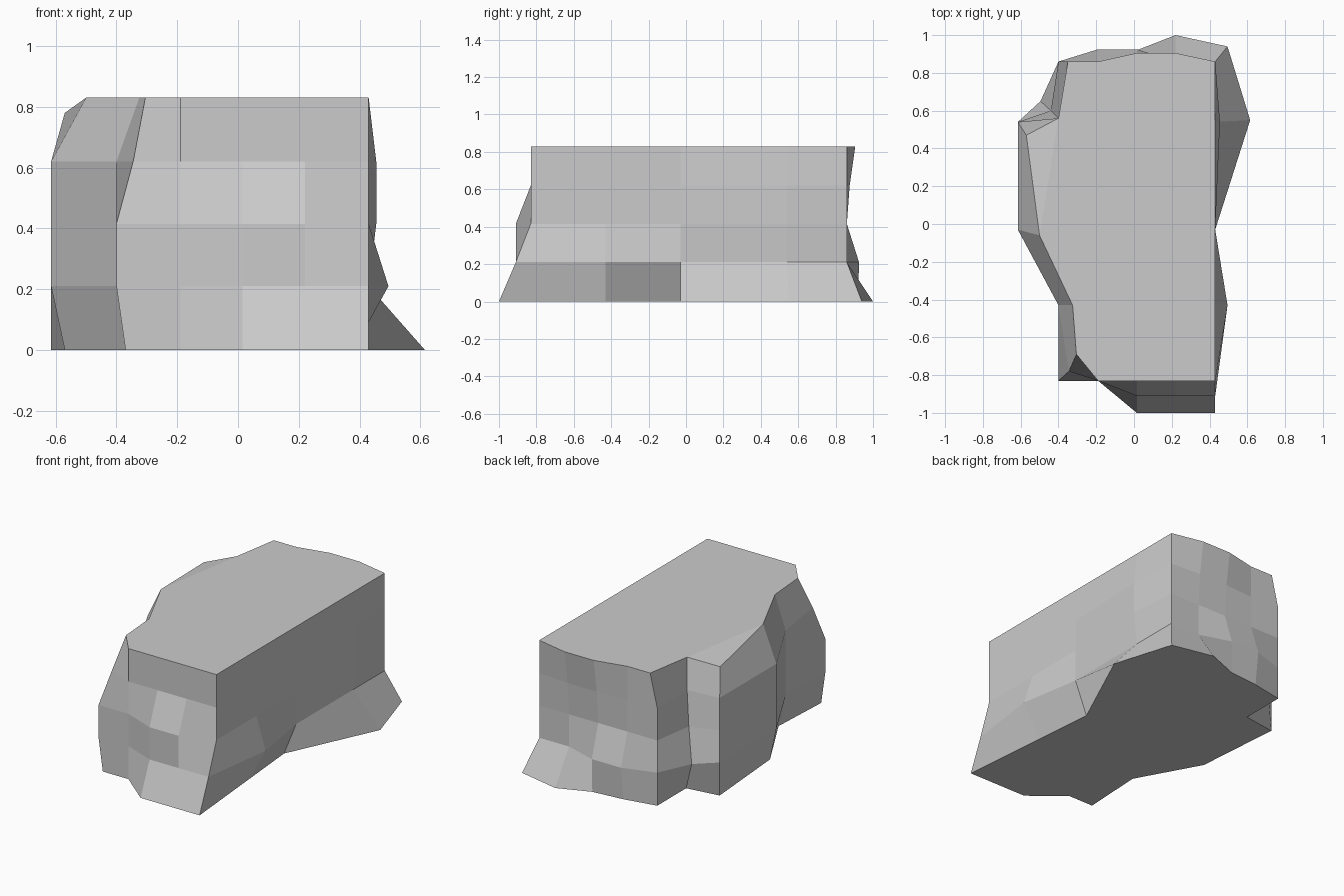
import bpy, bmesh

# Middle outline of the boulder, clockwise from the front right corner
base = [(.43, -.83), (.22, -.91), (.015, -.91), (-.19, -.83), (-.4, -.83),
        (-.4, -.43), (-.615, -.03), (-.615, .54), (-.44, .60), (-.4, .86),
        (-.19, .86), (.015, .86), (.22, .86), (.43, .86), (.455, .54),
        (.43, -.03), (.43, -.43)]

# Each level: height and the outline points that differ from the middle
levels = [
    (0, {0: (.43, -1), 1: (.22, -1), 2: (.015, -1), 4: (-.37, -.83),
         5: (-.35, -.43), 6: (-.57, -.03), 8: (-.4, .57), 10: (-.19, .9),
         11: (.015, .92), 12: (.22, 1), 13: (.495, .94), 14: (.615, .55),
         15: (.345, -.03), 16: (.38, -.43)}),
    (.21, {0: (.43, -.91), 8: (-.495, .65), 10: (-.19, .925), 11: (.015, .925),
           14: (.43, .54), 16: (.495, -.43)}),
    (.415, {}),
    (.62, {1: (.22, -.83), 2: (.015, -.83), 4: (-.345, -.78), 8: (-.4, .56),
           11: (.015, .875), 12: (.22, .875)}),
    (.83, {1: (.22, -.83), 2: (.015, -.83), 4: (-.305, -.69), 5: (-.325, -.43),
           6: (-.5, -.06), 7: (-.57, .47), 8: (-.4, .56), 9: (-.35, .86),
           11: (.015, .905), 12: (.22, .905), 14: (.43, .54)}),
]

bm = bmesh.new()
rings = []
for z, moved in levels:
    rings.append([bm.verts.new((*moved.get(i, p), z)) for i, p in enumerate(base)])

# Faceted side walls
n = len(base)
for low, high in zip(rings, rings[1:]):
    for i in range(n):
        j = (i + 1) % n
        bm.faces.new((low[i], low[j], high[j], high[i]))

# Flat underside, flat top and the chipped back left corner
top = rings[-1]
top[7].co.z = .78
bm.faces.new(rings[0])
bm.faces.new(top[:7] + top[8:])
bm.faces.new((top[6], top[7], top[8]))
bmesh.ops.recalc_face_normals(bm, faces=bm.faces)

mesh = bpy.data.meshes.new("boulder")
bm.to_mesh(mesh)
bm.free()
boulder = bpy.data.objects.new("boulder", mesh)
bpy.context.collection.objects.link(boulder)
